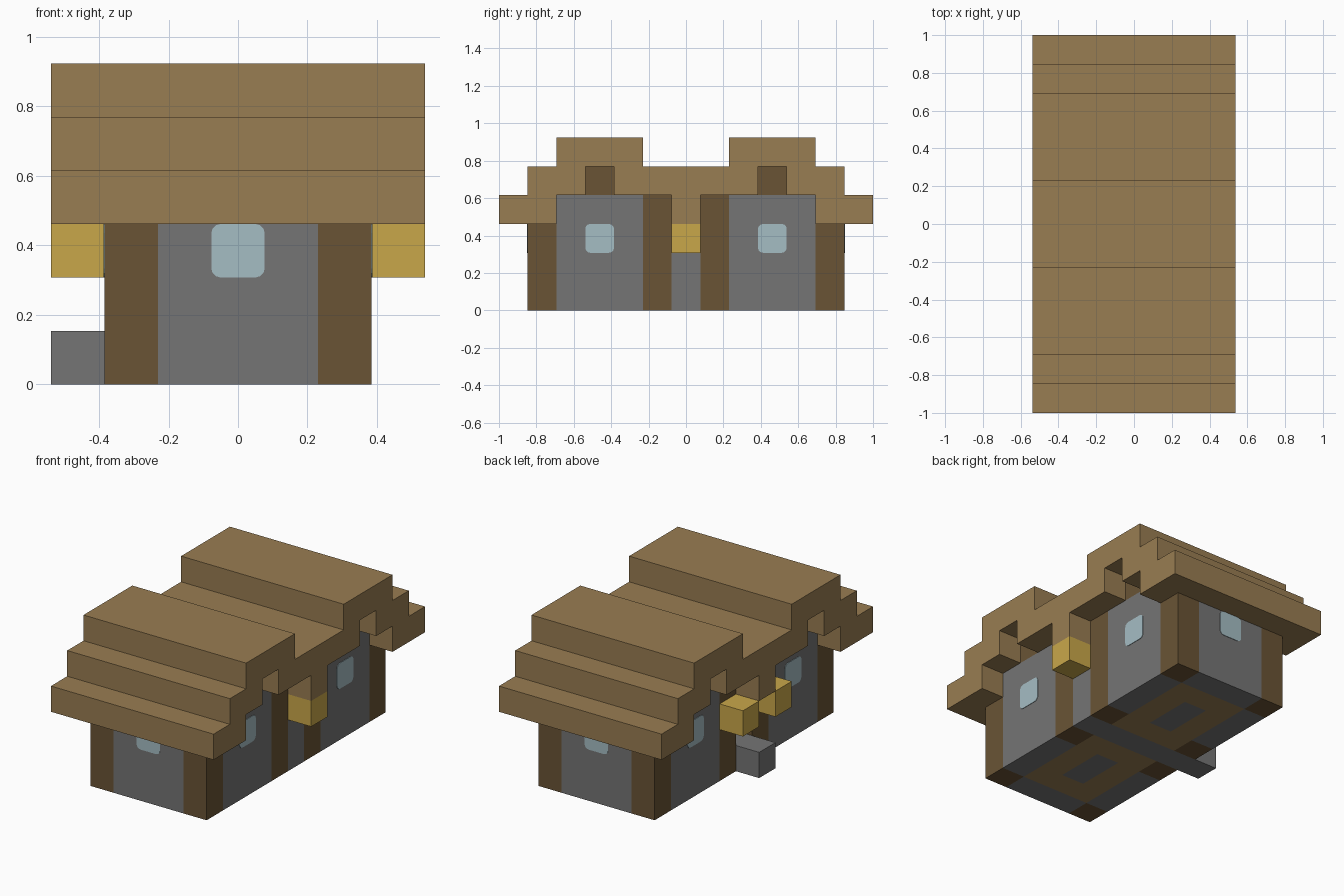
import bpy
import bmesh
from mathutils import Vector

if "Cube" in bpy.data.objects:
    bpy.data.objects.remove(bpy.data.objects["Cube"])

U = 2 / 13  # one building block


def material(name, r, g, b):
    linear = [(((c / 255) + 0.055) / 1.055) ** 2.4 for c in (r, g, b)] + [1]
    mat = bpy.data.materials.new(name)
    mat.use_nodes = True
    mat.diffuse_color = linear
    bsdf = mat.node_tree.nodes["Principled BSDF"]
    bsdf.inputs["Base Color"].default_value = linear
    bsdf.inputs["Roughness"].default_value = 0.9
    return mat


planks = material("planks", 153, 125, 82)
log = material("dark wood", 106, 84, 53)
stone = material("grey stone", 117, 117, 117)
glass = material("pale glass", 165, 189, 196)
glow = material("lantern gold", 201, 167, 74)


def finish(name, bm, mat):
    bmesh.ops.recalc_face_normals(bm, faces=bm.faces)
    mesh = bpy.data.meshes.new(name)
    bm.to_mesh(mesh)
    bm.free()
    mesh.materials.append(mat)
    obj = bpy.data.objects.new(name, mesh)
    bpy.context.collection.objects.link(obj)
    return obj


def block(name, mat, x, y, z, round_axis=None):
    """Box from (min, max) ranges in blocks; edges along round_axis may be rounded."""
    bm = bmesh.new()
    bmesh.ops.create_cube(bm, size=1)
    for v in bm.verts:
        v.co = Vector([U * (lo + (hi - lo) * (c + 0.5))
                       for c, (lo, hi) in zip(v.co, (x, y, z))])
    if round_axis is not None:
        edges = [e for e in bm.edges
                 if all(abs((e.verts[0].co - e.verts[1].co)[a]) < 1e-5
                        for a in range(3) if a != round_axis)]
        bmesh.ops.bevel(bm, geom=edges, offset=0.17 * U, segments=3,
                        profile=0.5, affect='EDGES')
    return finish(name, bm, mat)


def span(centre, size=1):
    return (centre - size / 2, centre + size / 2)


# Stepped double roof: half profile (y, z), mirrored and extruded along x
half = [(0.5, 3), (0.5, 4), (2.5, 4), (2.5, 5), (3.5, 5), (3.5, 4), (4.5, 4),
        (4.5, 3), (6.5, 3), (6.5, 4), (5.5, 4), (5.5, 5), (4.5, 5), (4.5, 6),
        (1.5, 6), (1.5, 5)]
profile = half + [(-y, z) for y, z in reversed(half)]
bm = bmesh.new()
end = bm.faces.new([bm.verts.new((-3.5 * U, y * U, z * U)) for y, z in profile])
moved = bmesh.ops.extrude_face_region(bm, geom=[end], use_keep_orig=True)
bmesh.ops.translate(bm, vec=(7 * U, 0, 0),
                    verts=[g for g in moved["geom"] if isinstance(g, bmesh.types.BMVert)])
finish("roof", bm, planks)

PLATE = 0.02  # window plate thickness in blocks
for ys, yname in ((-1, "front"), (1, "back")):
    # End wall and its window
    block(yname + "_wall", stone, span(0, 3), span(5 * ys), (0, 3))
    block(yname + "_window", glass, span(0), span(5.5 * ys, 2 * PLATE), (2, 3), 1)

    # Plank floor around a stone hearth
    for xs, side in ((-1, "right"), (1, "left")):
        block(f"{yname}_{side}_floor", planks, span(xs), span(2.5 * ys, 4), (0, 1))
    for y in (1, 4):
        block(f"{yname}_floor_end_{y}", planks, span(0), span(y * ys), (0, 1))
    block(yname + "_hearth", stone, span(0), span(2.5 * ys, 2), (0, 1))

    for xs, side in ((-1, "right"), (1, "left")):
        name = f"{yname}_{side}"
        # Side wall, window and gable beam end
        block(name + "_wall", stone, span(2 * xs), span(3 * ys, 3), (0, 4))
        block(name + "_window", glass, span(2.5 * xs, 2 * PLATE), span(3 * ys), (2, 3), 0)
        block(name + "_gable_beam", log, span(2 * xs), span(3 * ys), (4, 5))
        # Posts
        block(name + "_corner_post", log, span(2 * xs), span(5 * ys), (0, 3))
        block(name + "_inner_post", log, span(2 * xs), span(ys), (0, 4))

    # Lantern beside the doorway
    block(yname + "_door_lantern", glow, span(-3), span(ys), (2, 3))

# Passage between the two halves, with a doorway over the step
block("passage_floor", stone, (-2.5, 1.5), span(0), (0, 1))
block("passage_wall", stone, span(2), span(0), (0, 3))
block("door_step", stone, span(-3), span(0), (0, 1))
block("wall_lantern", glow, span(3), span(0), (2, 3))
